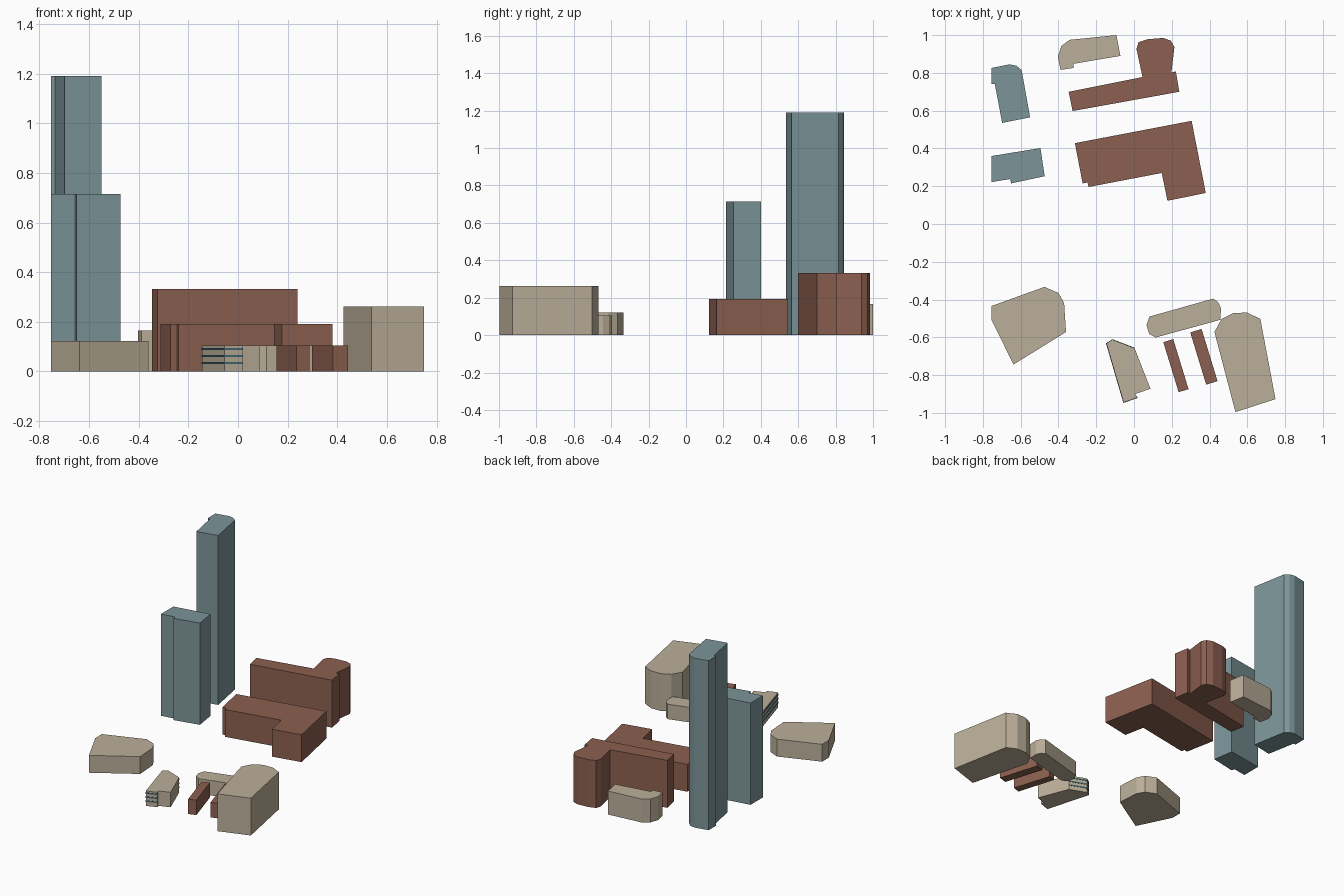
import bpy, bmesh
from math import radians
from mathutils import Vector, Matrix

if "Cube" in bpy.data.objects:
    bpy.data.objects.remove(bpy.data.objects["Cube"])


def material(name, rgb):
    m = bpy.data.materials.new(name)
    m.diffuse_color = (*rgb, 1)
    m.use_nodes = True
    m.node_tree.nodes["Principled BSDF"].inputs["Base Color"].default_value = m.diffuse_color
    return m


TEAL = material("teal", (0.20, 0.30, 0.32))
BRICK = material("brick", (0.26, 0.115, 0.08))
STONE = material("stone", (0.50, 0.43, 0.32))
GLASS = material("glass", (0.06, 0.14, 0.18))


def finish(name, bm, mat):
    bmesh.ops.recalc_face_normals(bm, faces=bm.faces)
    me = bpy.data.meshes.new(name)
    bm.to_mesh(me)
    bm.free()
    me.materials.append(mat)
    ob = bpy.data.objects.new(name, me)
    bpy.context.collection.objects.link(ob)
    return ob


def building(name, outline, height, mat):
    """Extrude a ground outline straight up."""
    bm = bmesh.new()
    base = bm.faces.new([bm.verts.new((x, y, 0)) for x, y in outline])
    top = bmesh.ops.extrude_face_region(bm, geom=[base], use_keep_orig=True)["geom"]
    bmesh.ops.translate(bm, vec=(0, 0, height),
                        verts=[v for v in top if isinstance(v, bmesh.types.BMVert)])
    return finish(name, bm, mat)


# Two teal towers
building("tall_tower", [(-.754, .826), (-.659, .845), (-.622, .838), (-.595, .815),
                        (-.55, .565), (-.698, .535), (-.737, .742), (-.754, .742)], 1.19, TEAL)
building("short_tower", [(-.754, .36), (-.495, .402), (-.473, .253), (-.65, .215),
                         (-.656, .238), (-.754, .222)], .715, TEAL)

# Brick blocks at the back
building("rear_brick_block", [(-.346, .70), (.045, .778), (.013, .927), (.024, .962), (.07, .978),
                              (.155, .985), (.195, .97), (.214, .937), (.198, .802),
                              (.222, .808), (.24, .70), (-.325, .598)], .333, BRICK)
building("front_brick_block", [(-.313, .428), (.305, .546), (.38, .164), (.177, .123),
                               (.147, .27), (-.24, .196), (-.246, .22), (-.272, .215)], .192, BRICK)

# Stone buildings
building("rear_stone_house", [(-.093, 1.0), (-.072, .89), (-.32, .848), (-.32, .826), (-.389, .816),
                              (-.403, .885), (-.384, .943), (-.341, .975)], .165, STONE)
building("left_stone_hall", [(-.754, -.434), (-.474, -.333), (-.40, -.365), (-.37, -.418),
                             (-.36, -.572), (-.638, -.744), (-.754, -.508)], .122, STONE)
building("right_stone_hall", [(.426, -.572), (.463, -.503), (.526, -.471), (.60, -.469),
                              (.669, -.503), (.749, -.927), (.537, -.996)], .262, STONE)
building("long_stone_row", [(.066, -.535), (.082, -.49), (.42, -.395), (.445, -.413), (.46, -.445),
                            (.458, -.507), (.114, -.601), (.08, -.582)], .105, STONE)
banded = [(.019, -.919), (-.055, -.945), (-.146, -.633), (-.114, -.612),
          (.003, -.657), (.087, -.872), (.008, -.90)]
building("banded_stone_house", banded, .105, STONE)

# Thin window bands wrapping the house from its south face round to its north face
bm = bmesh.new()
for z in (.034, .062, .09):
    for a, b in zip(banded[:4], banded[1:5]):
        a, b = Vector((*a, z)), Vector((*b, z))
        d = b - a
        frame = Matrix.Translation((a + b) / 2) @ d.to_track_quat('X', 'Z').to_matrix().to_4x4()
        bmesh.ops.create_cube(bm, size=1, matrix=frame @ Matrix.Diagonal((d.length, .004, .009, 1)))
finish("window_bands", bm, GLASS)

# Two slim brick slabs beside the banded house
for name, cx, cy, w, l in (("left_brick_slab", .222, -.75, .055, .277),
                           ("right_brick_slab", .370, -.703, .063, .289)):
    rot = Matrix.Rotation(radians(17), 2)
    pts = [rot @ Vector((sx * w / 2, sy * l / 2)) + Vector((cx, cy))
           for sx, sy in ((-1, -1), (1, -1), (1, 1), (-1, 1))]
    building(name, pts, .105, BRICK)
